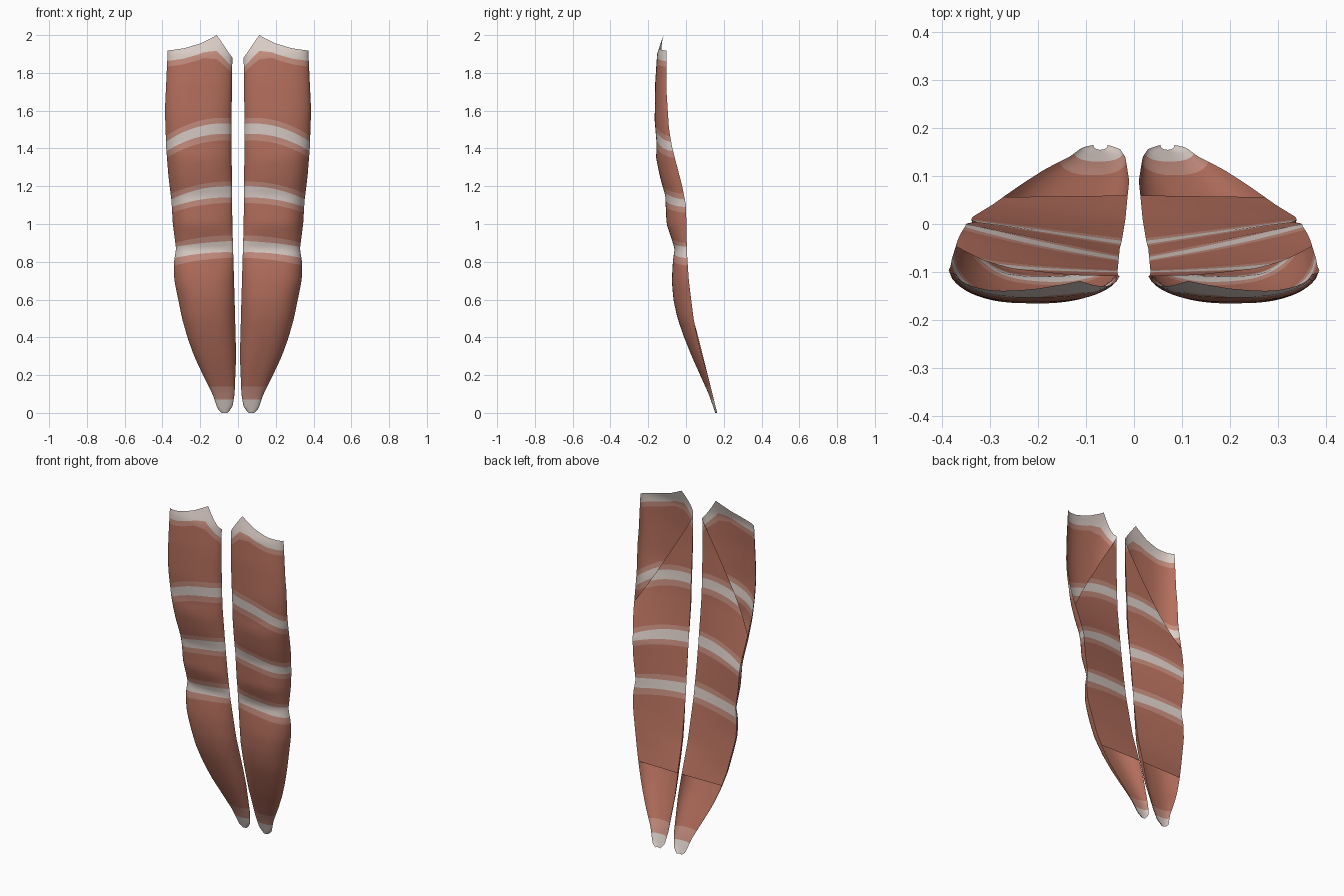
import bpy, bmesh
from mathutils import Vector

if "Cube" in bpy.data.objects:
    bpy.data.objects.remove(bpy.data.objects["Cube"])


def material(name, rgb):
    m = bpy.data.materials.new(name)
    m.diffuse_color = (*rgb, 1)
    m.use_nodes = True
    m.node_tree.nodes["Principled BSDF"].inputs["Base Color"].default_value = m.diffuse_color
    return m


MATS = [material("terracotta", (0.46, 0.16, 0.11)),
        material("pale_fringe", (0.56, 0.27, 0.21)),
        material("off_white", (0.72, 0.62, 0.58))]


def lerp(pts, t):
    if t <= pts[0][0]:
        return pts[0][1]
    for (a, va), (b, vb) in zip(pts, pts[1:]):
        if t <= b:
            return va + (vb - va) * (t - a) / (b - a)
    return pts[-1][1]


# Outline and depth by height
INNER = [(0, .055), (.03, .03), (.1, .018), (.3, .01), (.6, .018), (1, .03), (1.5, .035), (1.88, .03), (2, .03)]
OUTER = [(0, .085), (.02, .108), (.1, .135), (.2, .185), (.3, .232), (.4, .268), (.5, .296), (.7, .337),
         (.79, .34), (.87, .328), (1, .345), (1.12, .352), (1.25, .368), (1.4, .38), (1.6, .387), (1.92, .372)]
FRONT = [(0, .155), (.1, .12), (.2, .075), (.3, .03), (.4, -.01), (.5, -.045), (.6, -.067), (.7, -.075),
         (.8, -.07), (.87, -.06), (1, -.103), (1.15, -.11), (1.25, -.138), (1.35, -.158), (1.43, -.156),
         (1.55, -.166), (1.75, -.163), (1.9, -.153), (2, -.12)]
BACK_OUT = [(0, .165), (.1, .14), (.2, .115), (.3, .085), (.4, .06), (.5, .04), (.7, .015), (.85, .005),
            (1.1, 0), (1.2, -.02), (1.4, -.072), (1.5, -.09), (1.7, -.103), (2, -.105)]
BACK_IN = [(0, .165), (.1, .14), (.2, .115), (.3, .09), (.42, .06), (.6, .01), (.85, -.035),
           (1.15, -.07), (1.4, -.095), (1.7, -.108), (2, -.11)]
# Top rim height across the width
RIM = [(0, 1.88), (.06, 1.91), (.14, 1.95), (.24, 2.0), (.32, 1.985), (.5, 1.955), (.75, 1.93), (1, 1.918)]


def band(a, b, c):
    return lambda u: a * (1 - u) * (1 - 2 * u) + 4 * b * u * (1 - u) + c * u * (2 * u - 1)


def rim(drop):
    return lambda u: lerp(RIM, u) - drop * (1 + .5 * max(0, 1 - abs(u - .24) * 5))


# Level lines bottom to top: (line, colour of the strip above it, subdivisions)
LINES = [(band(0, 0, 0), 2, 4), (band(.07, .07, .07), 1, 3), (band(.14, .14, .14), 0, 18),
         (band(.82, .81, .78), 1, 2), (band(.85, .845, .82), 2, 3), (band(.91, .90, .88), 1, 2),
         (band(.94, .93, .90), 0, 6), (band(1.11, 1.10, 1.06), 1, 2), (band(1.14, 1.13, 1.09), 2, 3),
         (band(1.20, 1.185, 1.13), 1, 2), (band(1.225, 1.21, 1.16), 0, 6),
         (band(1.44, 1.425, 1.35), 1, 2), (band(1.475, 1.46, 1.385), 2, 3), (band(1.53, 1.515, 1.435), 1, 2),
         (band(1.56, 1.545, 1.465), 0, 8), (rim(.085), 1, 2), (rim(.055), 2, 3), (rim(0), 2, 0)]
ROWS = []
for (lo, m, n), (hi, _, _) in zip(LINES, LINES[1:]):
    for k in range(n):
        ROWS.append((lambda u, lo=lo, hi=hi, f=k / n: lo(u) + (hi(u) - lo(u)) * f, m))
ROWS.append((LINES[-1][0], 2))
# Columns are closer together near the edges
N = 28
COLS = [.5 * (i / N) + .5 * (3 * (i / N) ** 2 - 2 * (i / N) ** 3) for i in range(N + 1)]


def sheet(name, side, front):
    bm = bmesh.new()
    grid = []
    for line, _ in ROWS:
        row = []
        for u in COLS:
            z = line(u)
            xi, xo = lerp(INNER, z), lerp(OUTER, z)
            yb = lerp(BACK_IN, z) * (1 - u) + lerp(BACK_OUT, z) * u
            y = yb
            if front:
                bulge = max(0, 1 - abs(2 * u - 1) ** 2.6) ** .6
                y = yb + (lerp(FRONT, z) - yb) * bulge
            row.append(bm.verts.new((xi + (xo - xi) * u, y, z)))
        grid.append(row)
    for r in range(len(grid) - 1):
        for c in range(N):
            q = [grid[r][c], grid[r][c + 1], grid[r + 1][c + 1], grid[r + 1][c]]
            f = bm.faces.new(q if front else q[::-1])
            f.material_index = ROWS[r][1]
            f.smooth = True
    if not front:
        # Back lining stops at a diagonal near the top and a level line near the tip
        for co, no in (((.035, 0, 1.86), (.58, 0, .35)), ((0, 0, .42), (0, 0, -1))):
            bmesh.ops.bisect_plane(bm, geom=bm.verts[:] + bm.edges[:] + bm.faces[:], plane_co=Vector(co),
                                   plane_no=Vector(no).normalized(), clear_outer=True)
    if side < 0:
        for v in bm.verts:
            v.co.x *= -1
        bmesh.ops.reverse_faces(bm, faces=bm.faces[:])
    me = bpy.data.meshes.new(name)
    bm.to_mesh(me)
    bm.free()
    for m in MATS:
        me.materials.append(m)
    bpy.context.collection.objects.link(bpy.data.objects.new(name, me))


# Two mirrored strips, each a bulged front shell and a flat back lining
for side, label in ((1, "right"), (-1, "left")):
    sheet(label + "_front_shell", side, True)
    sheet(label + "_back_lining", side, False)
